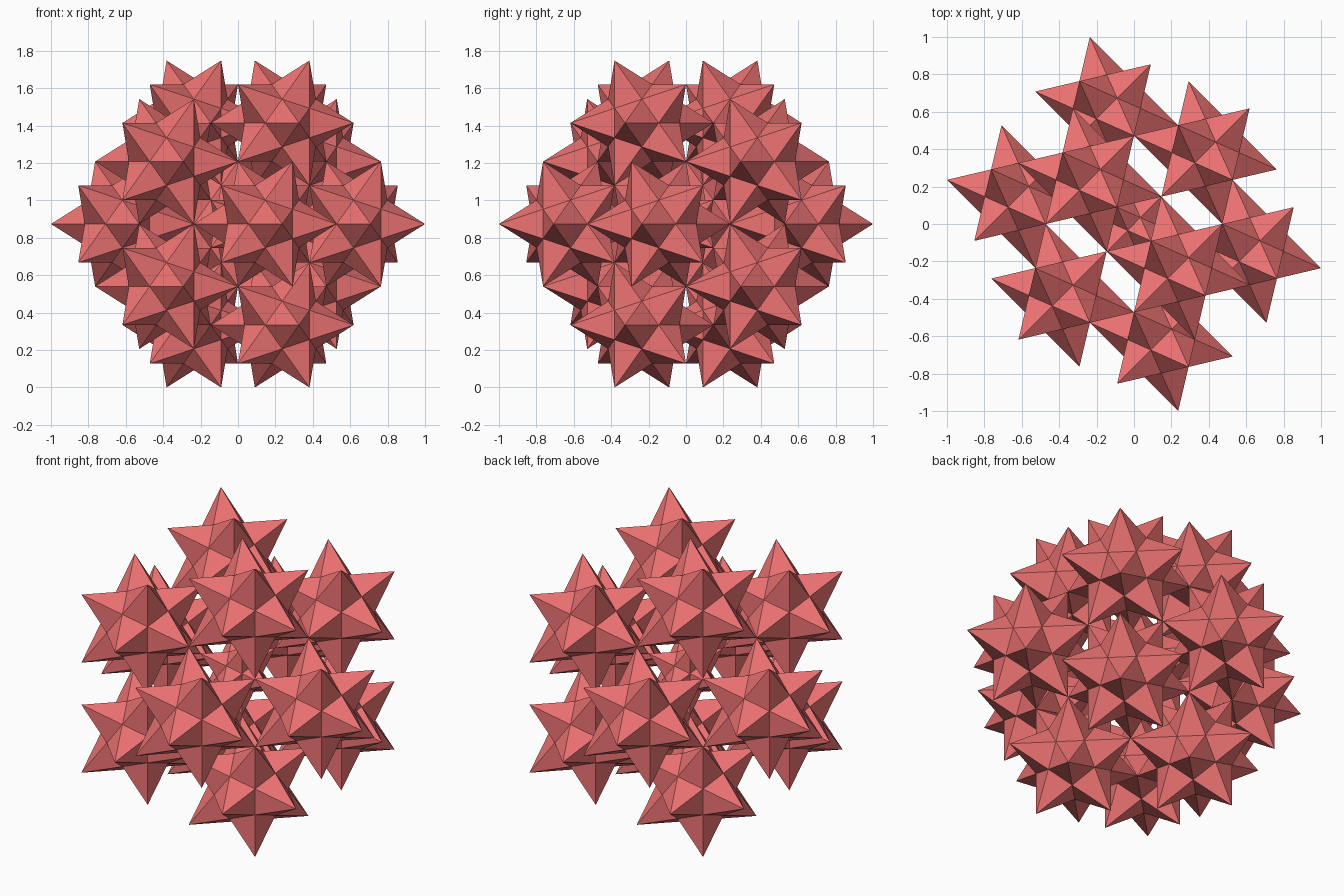
import bpy, bmesh
from math import sqrt, pi, atan2
from itertools import product
from mathutils import Vector, Matrix

if "Cube" in bpy.data.objects:
    bpy.data.objects.remove(bpy.data.objects["Cube"])

PHI = (1 + sqrt(5)) / 2
S = sqrt(2) / PHI**4          # spike scale of one star
A = S * PHI                   # ring scale: stars touch tip to tip
MID_Z = PHI**3 * S            # centre height of the cluster
TURN = Matrix.Rotation(pi / 4, 3, 'Z')


def cyclic(p):
    return [Vector((p[i], p[(i + 1) % 3], p[(i + 2) % 3])) for i in range(3)]


# Twelve spike directions and the twenty core corners
tips, core = [], [Vector(p) for p in product((-1, 1), repeat=3)]
for a, b in product((-1, 1), repeat=2):
    tips += cyclic((0, a, b * PHI))
    core += cyclic((0, a * PHI, b / PHI))
tips = [TURN @ t for t in tips]
core = [TURN @ c / PHI for c in core]


# Star mesh: a five-sided spike on each side of the core
def star_mesh():
    bm = bmesh.new()
    base = [bm.verts.new(c) for c in core]
    for t in tips:
        n = t.normalized()
        side = n.orthogonal().normalized()
        up = n.cross(side)
        ring = sorted(base, key=lambda v: -v.co.dot(n))[:5]
        ring.sort(key=lambda v: atan2(v.co.dot(up), v.co.dot(side)))
        apex = bm.verts.new(t)
        for i in range(5):
            bm.faces.new((ring[i], ring[(i + 1) % 5], apex))
    me = bpy.data.meshes.new("spiked_star")
    bm.to_mesh(me)
    bm.free()
    return me


red = bpy.data.materials.new("coral_red")
red.diffuse_color = (0.85, 0.17, 0.17, 1)
red.use_nodes = True
red.node_tree.nodes["Principled BSDF"].inputs["Base Color"].default_value = red.diffuse_color
mesh = star_mesh()
mesh.materials.append(red)


def place(name, pos, scale):
    ob = bpy.data.objects.new(name, mesh)
    ob.location = pos + Vector((0, 0, MID_Z))
    ob.scale = (scale,) * 3
    bpy.context.collection.objects.link(ob)


# Twelve outer stars, and a small one where their inner spikes meet
for i, t in enumerate(tips):
    place(f"outer_star_{i + 1}", t * A, S)
place("centre_star", Vector(), S / PHI)
